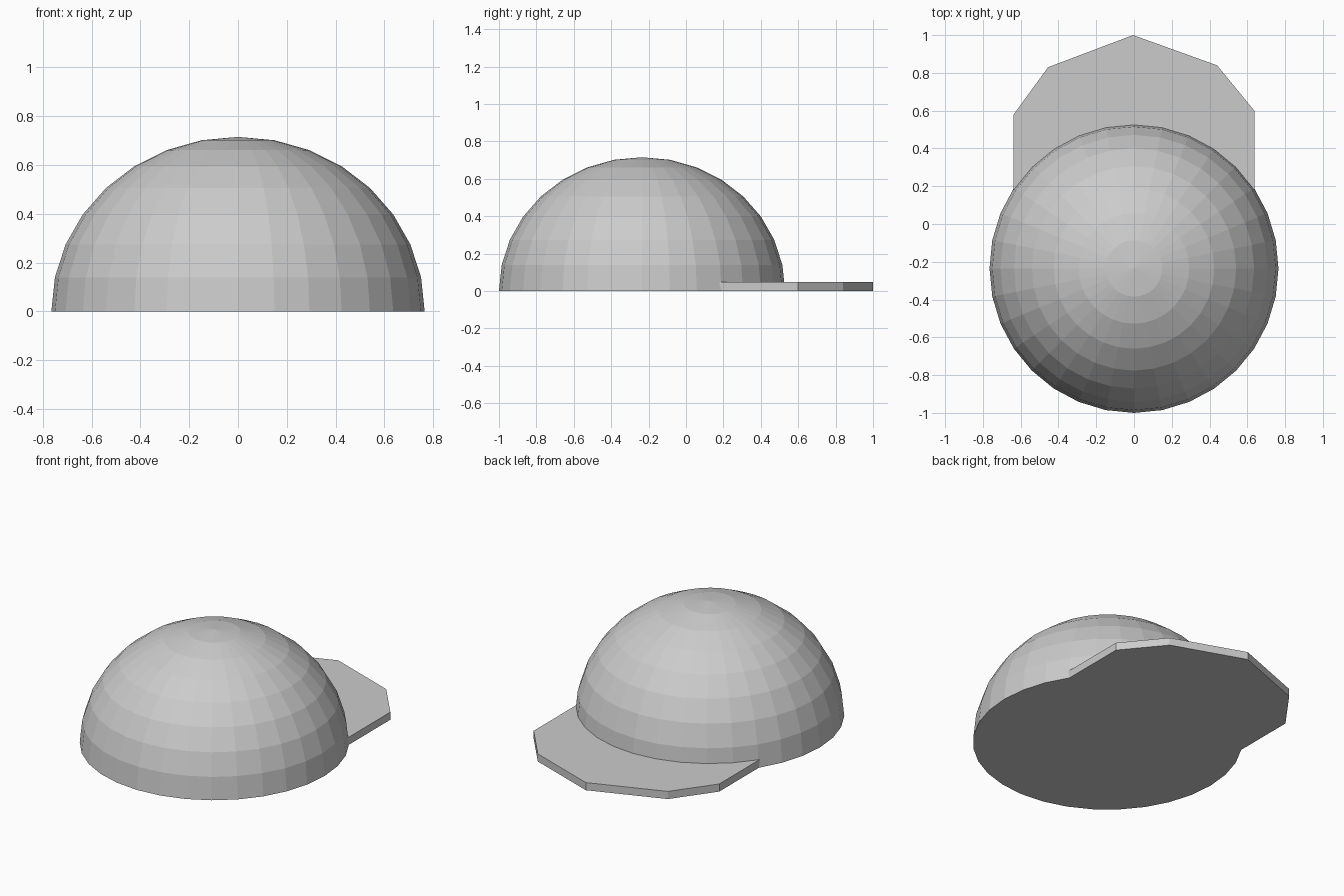
import bpy, bmesh
from math import sin, cos, pi, radians

if "Cube" in bpy.data.objects:
    bpy.data.objects.remove(bpy.data.objects["Cube"])

CY, R, H = -0.235, 0.765, 0.715   # dome centre, radius and height


def make_object(name, bm):
    bmesh.ops.recalc_face_normals(bm, faces=bm.faces)
    mesh = bpy.data.meshes.new(name)
    bm.to_mesh(mesh)
    bm.free()
    obj = bpy.data.objects.new(name, mesh)
    bpy.context.collection.objects.link(obj)
    return obj


# Crown: flat-shaded half sphere, 32 sides and 8 rings, closed underneath
bm = bmesh.new()
rings = []
for i in range(8):
    a = i * pi / 16
    rings.append([bm.verts.new((R * cos(a) * cos(j * pi / 16),
                                CY + R * cos(a) * sin(j * pi / 16),
                                H * sin(a))) for j in range(32)])
top = bm.verts.new((0, CY, H))
for j in range(32):
    k = (j + 1) % 32
    for lo, hi in zip(rings, rings[1:]):
        bm.faces.new((lo[j], lo[k], hi[k], hi[j]))
    bm.faces.new((rings[-1][j], rings[-1][k], top))
bm.faces.new(rings[0][::-1])
make_object("cap_crown", bm)

# Brim: faceted plate whose inner edge follows the crown
outer = [(-0.637, 0.18), (-0.637, 0.58), (-0.455, 0.83), (-0.005, 1.0),
         (0.44, 0.84), (0.637, 0.60), (0.637, 0.18)]
inner = [(0.757 * cos(radians(d)), CY + 0.757 * sin(radians(d)))
         for d in (45 + 11.25 * n for n in range(9))]
bm = bmesh.new()
base = bm.faces.new([bm.verts.new((x, y, 0)) for x, y in outer + inner])
ext = bmesh.ops.extrude_face_region(bm, geom=[base], use_keep_orig=True)
verts = [g for g in ext["geom"] if isinstance(g, bmesh.types.BMVert)]
bmesh.ops.translate(bm, verts=verts, vec=(0, 0, 0.048))
make_object("cap_brim", bm)
